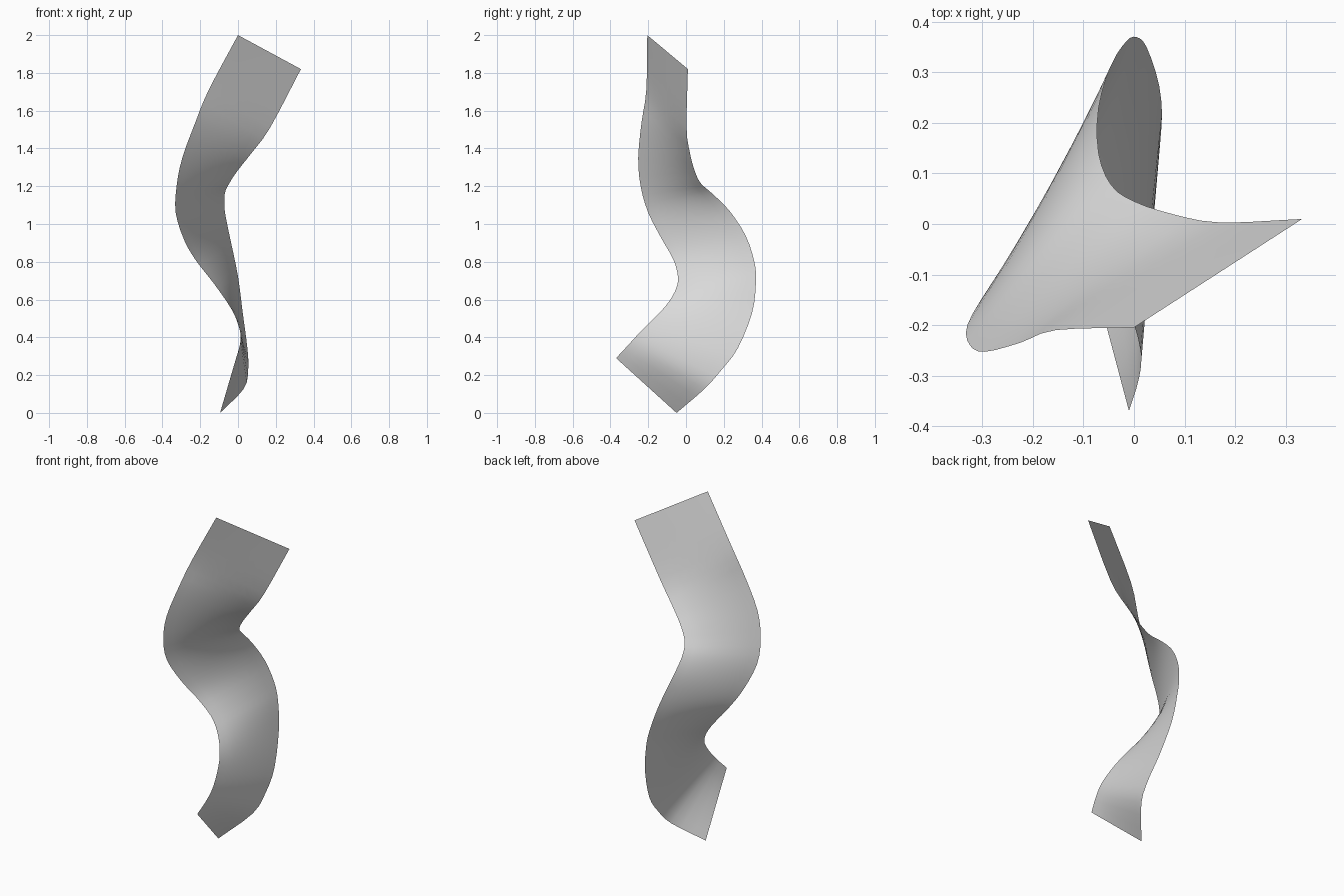
import bpy
import bmesh
from mathutils import Vector

default_cube = bpy.data.objects.get("Cube")
if default_cube:
    bpy.data.objects.remove(default_cube, do_unlink=True)

STEPS_ALONG = 3
STEPS_ACROSS = 8

# Rungs of the twisted band, top to bottom: one point on each long edge
RUNGS = [
    ((0, -.205, 2), (.333, .01, 1.82)),
    ((-.155, -.21, 1.71), (.17, .003, 1.51)),
    ((-.225, -.235, 1.54), (.075, .02, 1.38)),
    ((-.295, -.253, 1.35), (0, .045, 1.285)),
    ((-.325, -.24, 1.2), (-.045, .077, 1.217)),
    ((-.33, -.2, 1.06), (-.07, .14, 1.16)),
    ((-.285, -.125, .915), (-.07, .23, 1.07)),
    ((-.225, -.066, .81), (-.045, .315, .94)),
    ((-.15, -.042, .714), (-.015, .362, .8)),
    ((-.095, -.06, .64), (.005, .37, .69)),
    ((-.045, -.108, .566), (.025, .35, .53)),
    ((-.01, -.17, .5), (.05, .273, .34)),
    ((.013, -.25, .42), (.054, .188, .228)),
    ((.01, -.305, .36), (.03, .098, .127)),
    ((-.01, -.37, .29), (-.095, -.05, 0)),
]


def smooth_path(points):
    """Pass a smooth curve through the points, with evenly split spans."""
    points = [Vector(p) for p in points]
    first = points[0] + points[0] - points[1]
    last = points[-1] + points[-1] - points[-2]
    padded = [first] + points + [last]
    path = []
    for before, start, end, after in zip(padded, padded[1:], padded[2:], padded[3:]):
        leave = (end - before) / 2
        arrive = (after - start) / 2
        for step in range(STEPS_ALONG):
            t = step / STEPS_ALONG
            s = 1 - t
            path.append(start * (s * s * (1 + t + t)) + leave * (t * s * s)
                        + end * (t * t * (1 + s + s)) - arrive * (t * t * s))
    path.append(points[-1])
    return path


def make_material(name, value):
    material = bpy.data.materials.new(name)
    material.use_nodes = True
    colour = (value, value, value, 1)
    material.diffuse_color = colour
    shader = next(n for n in material.node_tree.nodes if n.type == "BSDF_PRINCIPLED")
    shader.inputs["Base Color"].default_value = colour
    return material


# Straight rows of vertices stretched between the two long edges
edge_a, edge_b = (smooth_path(side) for side in zip(*RUNGS))
bm = bmesh.new()
rows = []
for a, b in zip(edge_a, edge_b):
    rows.append([bm.verts.new(a.lerp(b, i / STEPS_ACROSS))
                 for i in range(STEPS_ACROSS + 1)])

# Skin neighbouring rows with quads
for upper, lower in zip(rows, rows[1:]):
    for i in range(STEPS_ACROSS):
        face = bm.faces.new((upper[i], lower[i], lower[i + 1], upper[i + 1]))
        face.smooth = True

mesh = bpy.data.meshes.new("twisted_ribbon")
bm.to_mesh(mesh)
bm.free()
mesh.materials.append(make_material("light_grey", .7))
ribbon = bpy.data.objects.new("twisted_ribbon", mesh)
bpy.context.collection.objects.link(ribbon)
